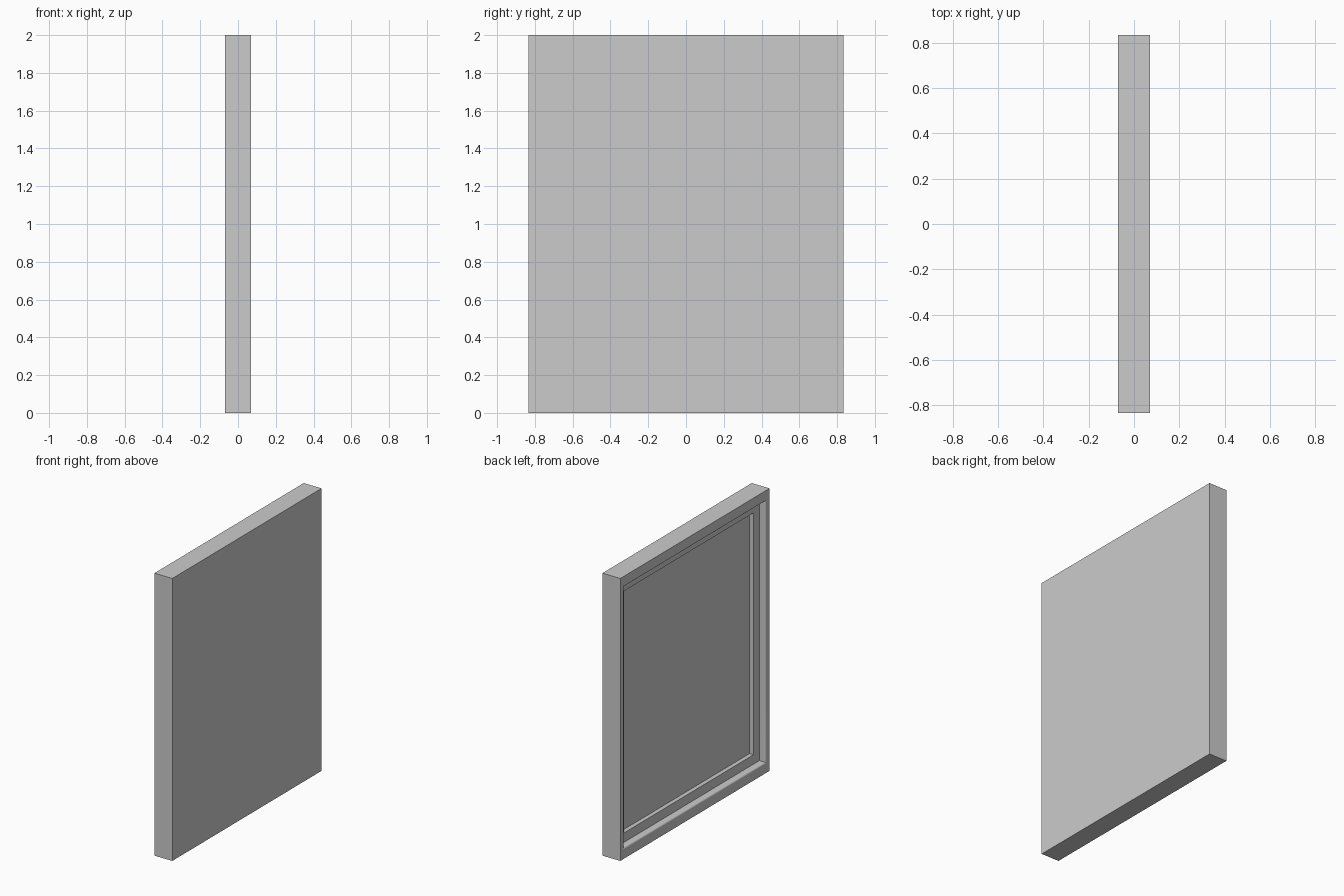
import bpy
import bmesh
import math

cube = bpy.data.objects.get("Cube")
if cube:
    bpy.data.objects.remove(cube, do_unlink=True)

HALF_X, HALF_Y, HEIGHT = 0.07, 0.835, 2.0
STILE, RAIL = 0.045, 0.077        # widths of the side and the top/bottom members
LEDGE, EDGE_RADIUS = 0.067, 0.014
LEDGE_DEPTH, PANEL_DEPTH, CAVITY_DEPTH = 0.048, 0.078, 0.09
ARC_STEPS = 6

grey = bpy.data.materials.new("plain_grey")
grey.use_nodes = True
grey.diffuse_color = (0.6, 0.6, 0.6, 1)
grey.node_tree.nodes["Principled BSDF"].inputs["Base Color"].default_value = grey.diffuse_color


def outer_ring(depth):
    """Ring on the outside of the frame."""
    return 0, 0, depth


def inner_ring(offset, depth):
    """Ring offset from the inner edge of the frame members."""
    return STILE + offset, RAIL + offset, depth


def rectangle_loft(name, profile):
    """Join rectangular rings, given as (side inset, top inset, depth), and cap both ends."""
    bm = bmesh.new()
    rings = []
    for side, low, depth in profile:
        y, x, high = HALF_Y - side, depth - HALF_X, HEIGHT - low
        corners = ((-y, low), (y, low), (y, high), (-y, high))
        rings.append([bm.verts.new((x, cy, cz)) for cy, cz in corners])
    for a, b in zip(rings, rings[1:]):
        for i in range(4):
            j = (i + 1) % 4
            bm.faces.new((a[i], a[j], b[j], b[i]))
    bm.faces.new(rings[0])
    bm.faces.new(rings[-1])
    bmesh.ops.recalc_face_normals(bm, faces=bm.faces)
    mesh = bpy.data.meshes.new(name)
    bm.to_mesh(mesh)
    bm.free()
    mesh.materials.append(grey)
    obj = bpy.data.objects.new(name, mesh)
    bpy.context.collection.objects.link(obj)
    return obj


# Frame: flat back, square outside, rounded inner edge, ledge and recess
rounded_edge = []
for step in range(ARC_STEPS + 1):
    angle = math.pi / 2 * step / ARC_STEPS
    rounded_edge.append(inner_ring(EDGE_RADIUS * (math.sin(angle) - 1),
                                   EDGE_RADIUS * (1 - math.cos(angle))))
frame = rectangle_loft("frame", [outer_ring(2 * HALF_X), outer_ring(0)] + rounded_edge
                       + [inner_ring(0, LEDGE_DEPTH), inner_ring(LEDGE, LEDGE_DEPTH),
                          inner_ring(LEDGE, CAVITY_DEPTH)])

# Flat panel seated in the recess
panel = rectangle_loft("panel", [inner_ring(LEDGE, PANEL_DEPTH), inner_ring(LEDGE, CAVITY_DEPTH)])

# Smooth the rounded edge only
bpy.ops.object.select_all(action="DESELECT")
frame.select_set(True)
bpy.context.view_layer.objects.active = frame
bpy.ops.object.shade_smooth_by_angle(angle=math.radians(30))
